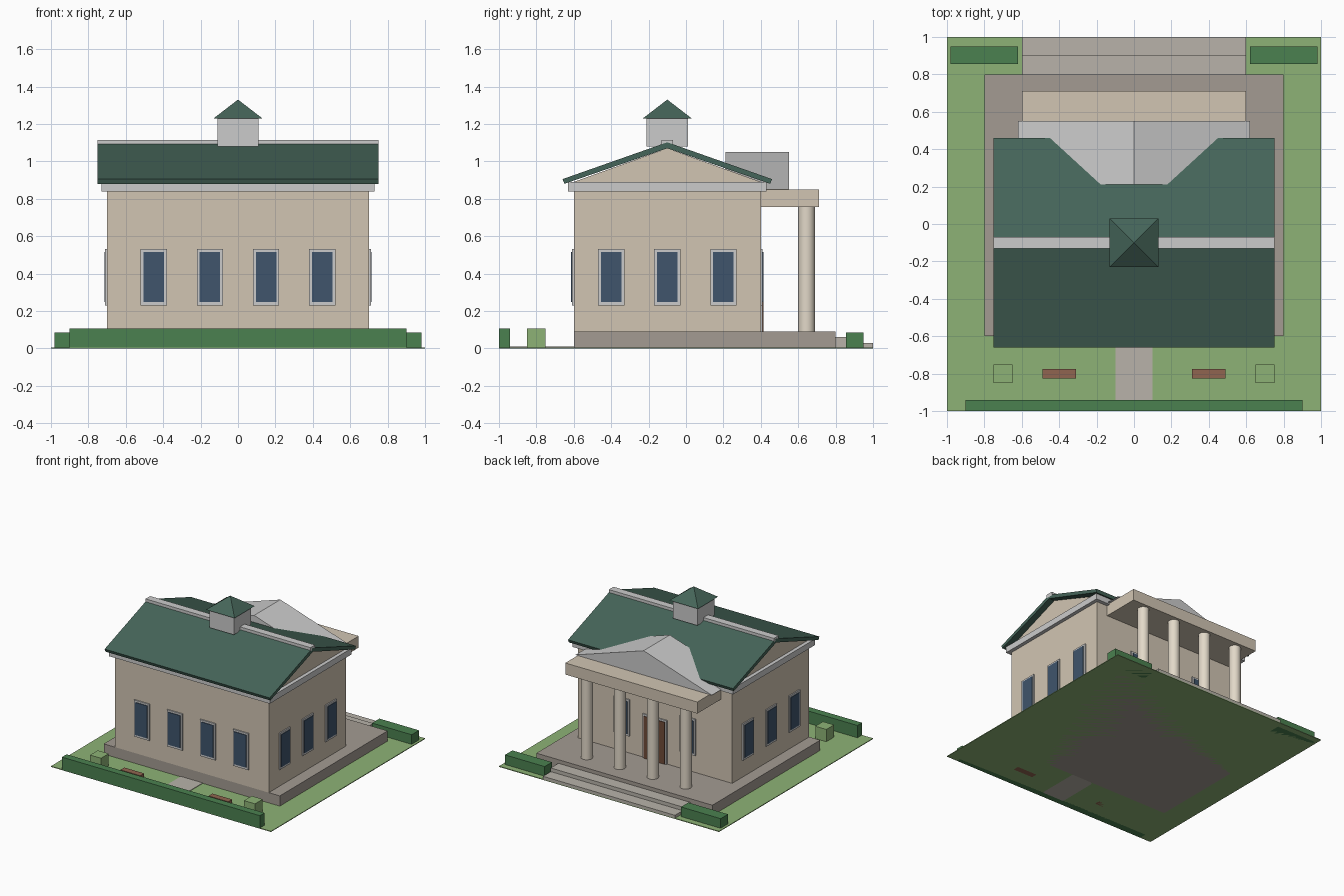
import bpy, math

if "Cube" in bpy.data.objects:
    bpy.data.objects.remove(bpy.data.objects["Cube"])


def mat(name, rgb):
    m = bpy.data.materials.new(name)
    m.diffuse_color = (*rgb, 1)
    m.use_nodes = True
    m.node_tree.nodes["Principled BSDF"].inputs["Base Color"].default_value = m.diffuse_color
    return m


STONE = mat("stone", (0.64, 0.56, 0.45))
COLUMN = mat("column_stone", (0.76, 0.69, 0.58))
PLINTH = mat("plinth_stone", (0.37, 0.33, 0.29))
STEP = mat("step_stone", (0.48, 0.45, 0.40))
TRIM = mat("trim", (0.70, 0.70, 0.67))
ROOF = mat("roof_green", (0.06, 0.13, 0.10))
GLASS = mat("glass", (0.05, 0.09, 0.15))
WOOD = mat("door_wood", (0.16, 0.07, 0.04))
BENCH = mat("bench_wood", (0.28, 0.13, 0.08))
LAWN = mat("lawn", (0.27, 0.45, 0.18))
HEDGE = mat("hedge", (0.07, 0.22, 0.08))


def mesh(name, verts, faces, m):
    me = bpy.data.meshes.new(name)
    me.from_pydata(verts, [], faces)
    me.materials.append(m)
    ob = bpy.data.objects.new(name, me)
    bpy.context.collection.objects.link(ob)
    return ob


def prism(name, pts, axis, a, b, m):
    """Extrude a 2D profile along x (profile y,z) or y (profile x,z)."""
    n = len(pts)
    place = (lambda t, p: (t, p[0], p[1])) if axis == "x" else (lambda t, p: (p[0], t, p[1]))
    if axis == "y":
        pts = pts[::-1]
    verts = [place(a, p) for p in pts] + [place(b, p) for p in pts]
    faces = [tuple(range(n))[::-1], tuple(range(n, 2 * n))]
    faces += [(i, (i + 1) % n, n + (i + 1) % n, n + i) for i in range(n)]
    return mesh(name, verts, faces, m)


def box(name, x0, x1, y0, y1, z0, z1, m):
    return prism(name, [(y0, z0), (y1, z0), (y1, z1), (y0, z1)], "x", x0, x1, m)


# Grounds
box("lawn", -1, 1, -1, 1, 0, 0.006, LAWN)
box("path", -0.1, 0.1, -0.95, -0.6, 0, 0.01, STEP)
box("plinth", -0.8, 0.8, -0.6, 0.8, 0, 0.09, PLINTH)
box("upper_step", -0.6, 0.6, 0.8, 0.9, 0, 0.06, STEP)
box("lower_step", -0.6, 0.6, 0.9, 1.0, 0, 0.03, STEP)

# Main block, cornice and gable
box("walls", -0.7, 0.7, -0.6, 0.4, 0.09, 0.84, STONE)
box("cornice", -0.73, 0.73, -0.63, 0.43, 0.84, 0.89, TRIM)
prism("gable", [(-0.6, 0.89), (0.4, 0.89), (-0.1, 1.07)], "x", -0.7, 0.7, STONE)

# Roof slopes and ridge cap
for s, label in ((-1, "front"), (1, "back")):
    pts = [(-0.1, 1.07), (-0.1 + s * 0.55, 0.88), (-0.1 + s * 0.56, 0.905), (-0.1, 1.102)]
    prism(label + "_roof_slope", pts if s > 0 else pts[::-1], "x", -0.75, 0.75, ROOF)
box("ridge_cap", -0.75, 0.75, -0.13, -0.07, 1.085, 1.115, TRIM)

# Cupola
box("cupola", -0.11, 0.11, -0.21, 0.01, 1.08, 1.23, TRIM)
mesh("cupola_roof",
     [(-0.13, -0.23, 1.23), (0.13, -0.23, 1.23), (0.13, 0.03, 1.23), (-0.13, 0.03, 1.23), (0, -0.1, 1.33)],
     [(3, 2, 1, 0), (0, 1, 4), (1, 2, 4), (2, 3, 4), (3, 0, 4)], ROOF)

# Portico
box("entablature", -0.6, 0.6, 0.4, 0.71, 0.755, 0.85, STONE)
prism("pediment", [(-0.62, 0.85), (0.62, 0.85), (0, 1.05)], "y", 0.21, 0.55, TRIM)
for x in (-0.45, -0.15, 0.15, 0.45):
    bpy.ops.mesh.primitive_cylinder_add(vertices=24, radius=0.045, depth=0.665,
                                        location=(x, 0.645, 0.4225))
    col = bpy.context.object
    col.name = "column"
    col.data.materials.append(COLUMN)
    bpy.ops.object.shade_smooth_by_angle(angle=math.radians(40))


# Windows and door, built facing -y then turned onto each wall
def opening(name, x, y, turn, w, z0, z1, inset, sill, panel):
    frame = box(name + "_frame", -w, w, -0.01, 0.01, z0, z1, TRIM)
    pane = box(name + "_pane", -w + inset, w - inset, -0.015, 0.01, z0 + sill, z1 - inset, panel)
    for ob in (frame, pane):
        ob.location = (x, y, 0)
        ob.rotation_euler.z = math.radians(turn)


def window(x, y, turn):
    opening("window", x, y, turn, 0.07, 0.23, 0.53, 0.015, 0.018, GLASS)


for x in (-0.45, -0.15, 0.15, 0.45):
    window(x, -0.6, 0)
for y in (-0.4, -0.1, 0.2):
    window(0.7, y, 90)
    window(-0.7, y, -90)
for x in (-0.3, 0.3):
    window(x, 0.4, 180)
opening("door", 0, 0.4, 180, 0.11, 0.09, 0.45, 0.015, 0, WOOD)

# Garden
box("front_hedge", -0.9, 0.9, -1.0, -0.94, 0, 0.107, HEDGE)
for s in (-1, 1):
    def side_box(name, a, b, *rest):
        box(name, min(s * a, s * b), max(s * a, s * b), *rest)
    side_box("back_hedge", 0.62, 0.98, 0.855, 0.95, 0, 0.085, HEDGE)
    side_box("shrub", 0.65, 0.75, -0.85, -0.75, 0, 0.107, LAWN)
    side_box("bench", 0.31, 0.49, -0.825, -0.775, 0, 0.045, BENCH)
